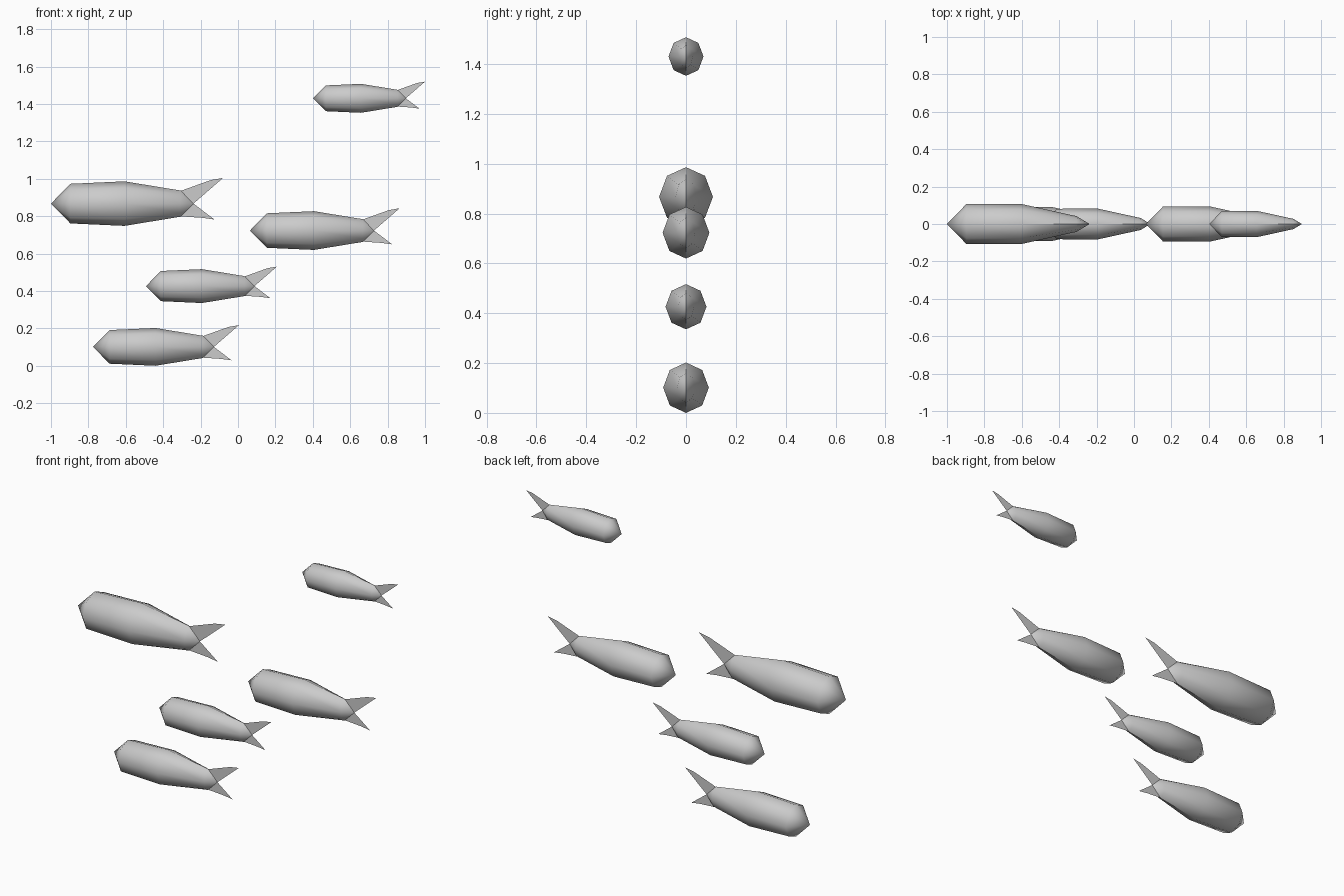
import bpy, bmesh
from math import cos, sin, pi, radians

if "Cube" in bpy.data.objects:
    bpy.data.objects.remove(bpy.data.objects["Cube"])

SIDES = 8
# Body sections measured from the nose: x, half width, half height
RINGS = [(0.104, 0.107, 0.106), (0.393, 0.108, 0.119), (0.693, 0.042, 0.07)]
BODY_END = 0.762
# Tail lobes in the x-z plane
UPPER = [(0.693, 0.068), (0.855, 0.126), (0.92, 0.137), (BODY_END, 0)]
LOWER = [(0.693, -0.068), (0.81, -0.076), (0.874, -0.085), (BODY_END, 0)]


def make_object(name, bm, nose, size):
    mesh = bpy.data.meshes.new(name)
    bm.to_mesh(mesh)
    bm.free()
    ob = bpy.data.objects.new(name, mesh)
    bpy.context.collection.objects.link(ob)
    ob.location = (nose[0], 0, nose[1])
    ob.scale = (size, size, size)
    return ob


def fish(i, nose, size):
    # Octagonal body, pointed at both ends
    bm = bmesh.new()
    rings = [[bm.verts.new((x, w * cos(2 * pi * k / SIDES), h * sin(2 * pi * k / SIDES)))
              for k in range(SIDES)] for x, w, h in RINGS]
    front = bm.verts.new((0, 0, 0))
    back = bm.verts.new((BODY_END, 0, 0))
    for k in range(SIDES):
        n = (k + 1) % SIDES
        bm.faces.new((front, rings[0][k], rings[0][n]))
        bm.faces.new((back, rings[-1][n], rings[-1][k]))
        for a, b in zip(rings, rings[1:]):
            bm.faces.new((a[k], b[k], b[n], a[n]))
    bmesh.ops.recalc_face_normals(bm, faces=bm.faces)
    body = make_object(f"fish_body_{i}", bm, nose, size)
    bpy.ops.object.select_all(action='DESELECT')
    body.select_set(True)
    bpy.context.view_layer.objects.active = body
    bpy.ops.object.shade_smooth_by_angle(angle=radians(50))

    # Flat forked tail
    bm = bmesh.new()
    for lobe in (UPPER, LOWER):
        bm.faces.new([bm.verts.new((x, 0, z)) for x, z in lobe])
    make_object(f"fish_tail_{i}", bm, nose, size)


# School of fish: nose position (x, z) and relative size
SCHOOL = [((-1.0, 0.867), 1.0), ((0.064, 0.723), 0.87), ((-0.492, 0.426), 0.761),
          ((-0.775, 0.101), 0.848), ((0.402, 1.43), 0.65)]
for i, (nose, size) in enumerate(SCHOOL, 1):
    fish(i, nose, size)
